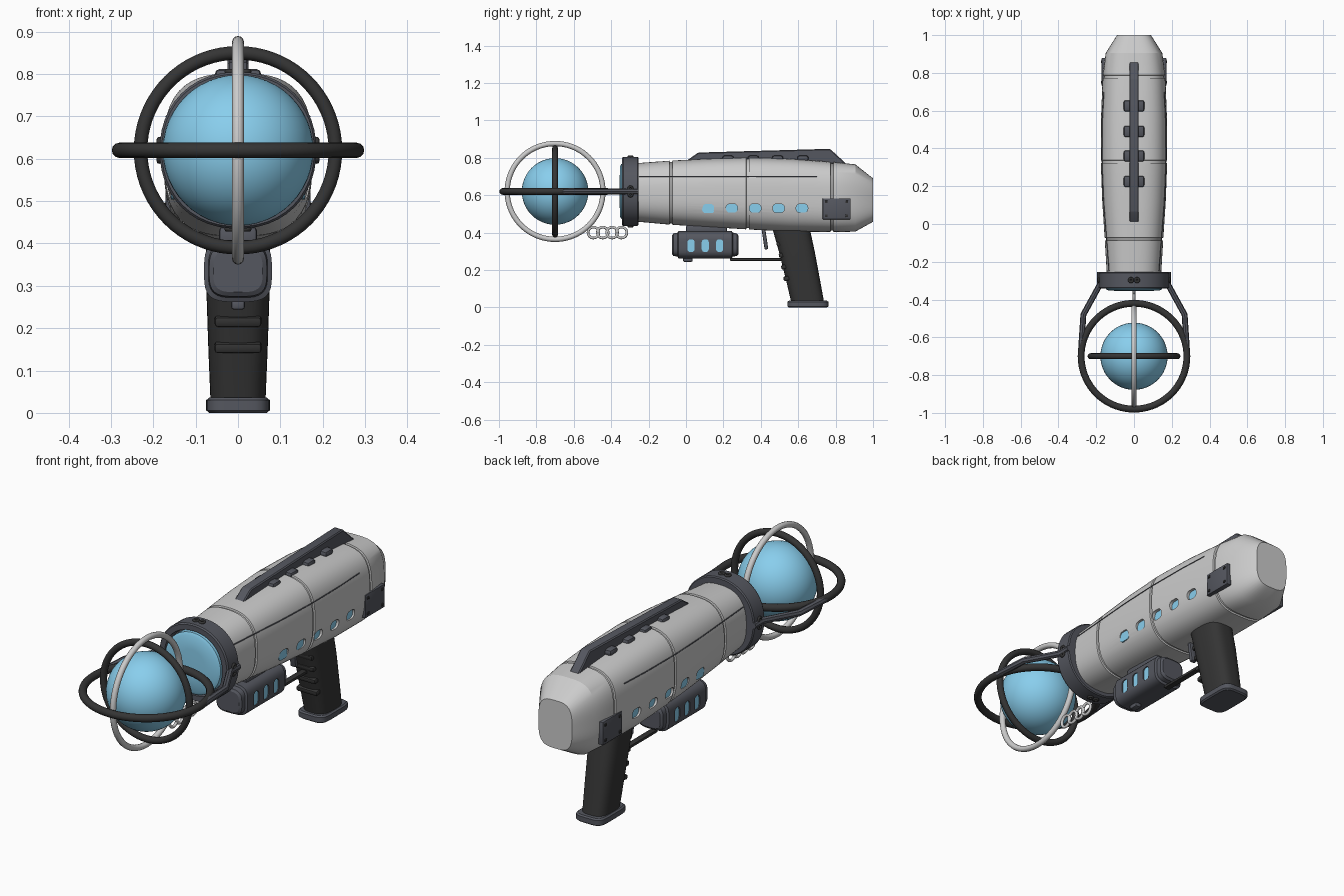
import bpy, bmesh, math
from mathutils import Vector, Matrix

if "Cube" in bpy.data.objects:
    bpy.data.objects.remove(bpy.data.objects["Cube"])


def mat(name, r, g, b):
    m = bpy.data.materials.new(name)
    m.diffuse_color = (r, g, b, 1)
    m.use_nodes = True
    m.node_tree.nodes["Principled BSDF"].inputs["Base Color"].default_value = m.diffuse_color
    return m


LIGHT = mat("light_shell", 0.6, 0.6, 0.62)
STEEL = mat("steel", 0.09, 0.095, 0.115)
DARK = mat("dark_rubber", 0.035, 0.035, 0.035)
BLUE = mat("blue_glass", 0.25, 0.62, 0.85)


def smooth(ob, angle=30):
    bpy.ops.object.select_all(action='DESELECT')
    ob.select_set(True)
    bpy.context.view_layer.objects.active = ob
    bpy.ops.object.shade_smooth_by_angle(angle=math.radians(angle))


def finish(name, bm, m):
    bmesh.ops.recalc_face_normals(bm, faces=bm.faces)
    me = bpy.data.meshes.new(name)
    bm.to_mesh(me)
    bm.free()
    ob = bpy.data.objects.new(name, me)
    bpy.context.collection.objects.link(ob)
    if m:
        me.materials.append(m)
    smooth(ob)
    return ob


def loft(name, sections, m, seg=48):
    """Skin superellipse sections (centre, u, v, exponent) and cap both ends."""
    bm = bmesh.new()
    rings = []
    for c, u, v, e in sections:
        ring = []
        for i in range(seg):
            a = 2 * math.pi * i / seg
            ca, sa = math.cos(a), math.sin(a)
            r = (abs(ca) ** e + abs(sa) ** e) ** (-1 / e)
            ring.append(bm.verts.new(Vector(c) + Vector(u) * ca * r + Vector(v) * sa * r))
        rings.append(ring)
    for a, b in zip(rings, rings[1:]):
        for i in range(seg):
            j = (i + 1) % seg
            bm.faces.new((a[i], a[j], b[j], b[i]))
    bm.faces.new(rings[0])
    bm.faces.new(rings[-1])
    return finish(name, bm, m)


def ysec(y, hw, lo, hi, e):
    return ((0, y, (lo + hi) / 2), (hw, 0, 0), (0, 0, (hi - lo) / 2), e)


def zsec(z, yc, hx, hy, e):
    return ((0, yc, z), (hx, 0, 0), (0, hy, 0), e)


def box(name, c, size, bevel, m, tilt=0, only_x=False):
    bm = bmesh.new()
    bmesh.ops.create_cube(bm, size=1)
    bmesh.ops.scale(bm, vec=size, verts=bm.verts)
    edges = [e for e in bm.edges if not only_x
             or abs(e.verts[0].co.x - e.verts[1].co.x) > 1e-4]
    bmesh.ops.bevel(bm, geom=edges, offset=bevel, segments=4 if only_x else 2,
                    profile=0.5, affect='EDGES')
    bm.transform(Matrix.Translation(c) @ Matrix.Rotation(tilt, 4, 'X'))
    return finish(name, bm, m)


def torus(name, c, R, r, rot, m, seg=72):
    bpy.ops.mesh.primitive_torus_add(major_radius=R, minor_radius=r, major_segments=seg,
                                     minor_segments=12, location=c, rotation=rot)
    ob = bpy.context.object
    ob.name = name
    ob.data.materials.append(m)
    smooth(ob, 60)


def tube(name, pts, r, m):
    cu = bpy.data.curves.new(name, 'CURVE')
    cu.dimensions = '3D'
    cu.bevel_depth, cu.bevel_resolution, cu.use_fill_caps = r, 2, True
    sp = cu.splines.new('POLY')
    sp.points.add(len(pts) - 1)
    for p, q in zip(sp.points, pts):
        p.co = (*q, 1)
    ob = bpy.data.objects.new(name, cu)
    bpy.context.collection.objects.link(ob)
    bpy.ops.object.select_all(action='DESELECT')
    ob.select_set(True)
    bpy.context.view_layer.objects.active = ob
    bpy.ops.object.convert(target='MESH')
    ob = bpy.context.object
    ob.data.materials.append(m)
    smooth(ob, 40)


def windows(host, label, ys, z, w, h, depth):
    """Cut rounded windows through the host and put recessed glass inside."""
    for i, y in enumerate(ys):
        bev = min(w, h) * 0.42
        cut = box("window_cutter", (0, y, z), (0.6, w, h), bev, STEEL, only_x=True)
        cut.hide_render = True
        mod = host.modifiers.new("cut", 'BOOLEAN')
        mod.operation, mod.solver, mod.object = 'DIFFERENCE', 'EXACT', cut
        bpy.context.view_layer.objects.active = host
        bpy.ops.object.modifier_apply(modifier=mod.name)
        bpy.data.objects.remove(cut)
        box(f"{label}_glass_{i}", (0, y, z), (2 * depth, w + .006, h + .006), bev, BLUE, only_x=True)
    smooth(host)


# Main shell: (y, half width, bottom, top, exponent)
KEYS = [(-.28, .143, .46, .77, 2.5), (-.08, .155, .442, .785, 2.6), (.12, .168, .43, .795, 2.8),
        (.33, .176, .417, .802, 2.9), (.55, .175, .406, .795, 3), (.78, .166, .403, .778, 3.1),
        (.905, .15, .405, .765, 3.2), (1, .09, .458, .69, 3.4)]


def key_at(y):
    for a, b in zip(KEYS, KEYS[1:]):
        if a[0] <= y <= b[0]:
            t = (y - a[0]) / (b[0] - a[0])
            return [p + (q - p) * t for p, q in zip(a, b)]


def side_x(y, z):
    _, hw, lo, hi, e = key_at(y)
    d = abs(z - (lo + hi) / 2) / ((hi - lo) / 2)
    return hw * (1 - d ** e) ** (1 / e)


secs = []
for k in KEYS:
    if k[0] in (-.08, .33, .78):        # panel grooves
        for dy, d in ((-.008, 0), (-.006, .007), (.006, .007), (.008, 0)):
            y, hw, lo, hi, e = key_at(k[0] + dy)
            secs.append(ysec(y, hw - d, lo + d, hi - d, e))
    else:
        secs.append(ysec(*k))
shell = loft("main_shell", secs, LIGHT, 64)
windows(shell, "shell_window", [.12 + .125 * i for i in range(5)], .53, .062, .046, .158)

# Muzzle collar and lens
loft("muzzle_collar", [ysec(y, r, .62 - r, .62 + r, 2.15) for y, r in
                       ((-.255, .14), (-.255, .18), (-.26, .185), (-.335, .185), (-.342, .18),
                        (-.342, .155), (-.31, .15))], STEEL)
loft("muzzle_lens", [ysec(y, r, .62 - r, .62 + r, 2) for y, r in
                     ((-.3, .148), (-.345, .148), (-.352, .135), (-.355, .07))], BLUE)
for s in (-1, 1):
    for d in (-.016, .016):
        torus("collar_bolt", (d, -.297, .62 + s * .186), .01, .006, (0, 0, 0), DARK, 16)
        torus("collar_side_bolt", (s * .186, -.297, .62 + d), .01, .006, (0, math.pi / 2, 0), DARK, 16)

# Energy orb with three gimbal rings
O = (0, -.7, .62)
bpy.ops.mesh.primitive_uv_sphere_add(segments=48, ring_count=24, radius=.178, location=O)
orb = bpy.context.object
orb.name = "energy_orb"
orb.data.materials.append(BLUE)
smooth(orb, 60)
torus("horizontal_ring", O, .28, .018, (0, 0, 0), DARK)
torus("cross_ring", O, .23, .016, (math.pi / 2, 0, 0), DARK)
torus("upright_ring", O, .256, .014, (0, math.pi / 2, 0), LIGHT)

# Hanging chain links
for i in range(4):
    torus("chain_link", (0, -.495 + .05 * i, .4), .029, .007, (0, math.pi / 2, 0), LIGHT, 28)

# Side arms, panel seams and riveted plates, both sides
for s in (-1, 1):
    tube("ring_arm", [(s * .282, -.7, .62), (s * .268, -.48, .62), (s * .18, -.32, .62),
                      (s * .18, -.255, .62)], .016, STEEL)
    tube("shell_seam", [(s * side_x(-.25 + .05 * i, .7), -.25 + .05 * i, .7) for i in range(20)],
         .0025, STEEL)
    box("side_plate", (s * .158, .805, .527), (.026, .15, .112), .004, STEEL)
    for y in (.75, .86):
        for z in (.49, .564):
            box("plate_rivet", (s * .171, y, z), (.008, .014, .014), .003, DARK)

# Top fin with clamps
bm = bmesh.new()
prof = [(-.01, .775), (.065, .828), (.77, .848), (.86, .765)]
f = bm.faces.new([bm.verts.new((-.025, y, z)) for y, z in prof])
ext = bmesh.ops.extrude_face_region(bm, geom=[f])
bmesh.ops.translate(bm, vec=(.05, 0, 0), verts=[v for v in ext['geom'] if isinstance(v, bmesh.types.BMVert)])
bmesh.ops.bevel(bm, geom=bm.edges[:], offset=.005, segments=1, affect='EDGES')
finish("top_fin", bm, STEEL)
for y in (.225, .36, .49, .625):
    box("fin_clamp", (0, y, .797), (.11, .06, .03), .012, STEEL)

# Power cell under the barrel
cell = loft("power_cell", [ysec(y, hw, lo, hi, 3.6) for y, hw, lo, hi in
                           ((-.075, .058, .285, .385), (-.068, .068, .275, .395), (-.045, .07, .272, .4),
                            (-.04, .08, .262, .408), (.245, .08, .262, .408), (.25, .07, .272, .4),
                            (.272, .068, .275, .395), (.28, .058, .285, .385))], STEEL)
windows(cell, "cell_window", (.027, .103, .18), .33, .038, .068, .074)
box("cell_mount", (0, .11, .415), (.09, .22, .05), .01, STEEL)
box("cell_latch", (0, .01, .256), (.032, .05, .024), .006, STEEL)

# Grip, ridges, base, trigger and guard bar
loft("grip", [zsec(z, yc, hx, hy, 3) for z, yc, hx, hy in
              ((.43, .56, .075, .1), (.3, .592, .075, .096), (.15, .625, .07, .091),
               (.03, .65, .065, .088))], DARK)
loft("grip_base", [zsec(z, .652, .075 - d, .109 - d, 5) for z, d in
                   ((0, .007), (.006, 0), (.03, 0), (.036, .007))], STEEL)
for z in (.34, .28, .217, .155):
    box("grip_ridge", (0, .502 + (.34 - z) * .2, z), (.11, .035, .024), .007, DARK, .2)
box("trigger", (0, .422, .365), (.03, .02, .11), .006, STEEL, .15)
box("guard_bar", (0, .385, .256), (.03, .3, .014), .004, DARK)
